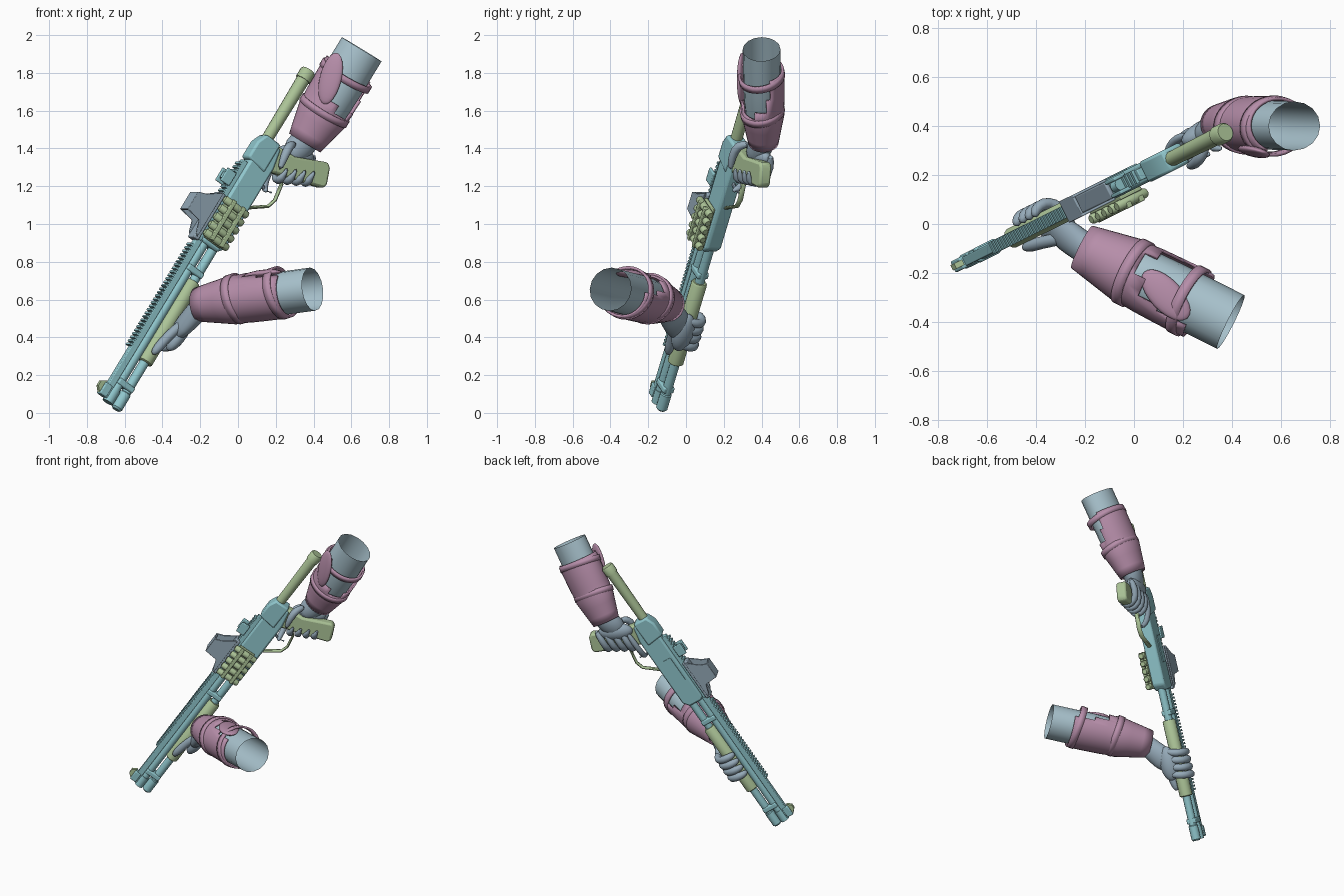
import bpy, bmesh, math
from mathutils import Vector, Matrix

cube = bpy.data.objects.get("Cube")
if cube:
    bpy.data.objects.remove(cube)


def material(name, rgb):
    m = bpy.data.materials.new(name)
    m.use_nodes = True
    m.diffuse_color = (*rgb, 1)
    m.node_tree.nodes["Principled BSDF"].inputs["Base Color"].default_value = (*rgb, 1)
    return m


TEAL = material("teal metal", (.28, .57, .61))
GREEN = material("sage polymer", (.41, .55, .31))
PINK = material("mauve leather", (.47, .27, .40))
SLEEVE = material("pale blue cloth", (.40, .55, .62))
GREY = material("blue grey", (.30, .40, .48))

# Weapon frame: a runs from muzzle to stock, b is its up, c is its right-hand side
ORIGIN = Vector((-.685, -.15, .065))
D = Vector((.502, .249, .829)).normalized()
C = Vector((D.y, -D.x, 0)).normalized()
U = C.cross(D)


def gun(a, b, c=0):
    return ORIGIN + D * a + U * b + C * c


def finish(name, bm, mat, bevel=0, subsurf=0, thick=0, angle=40):
    bmesh.ops.recalc_face_normals(bm, faces=bm.faces)
    me = bpy.data.meshes.new(name)
    bm.to_mesh(me)
    bm.free()
    ob = bpy.data.objects.new(name, me)
    bpy.context.collection.objects.link(ob)
    me.materials.append(mat)
    bpy.ops.object.select_all(action='DESELECT')
    ob.select_set(True)
    bpy.context.view_layer.objects.active = ob
    bpy.ops.object.shade_smooth_by_angle(angle=math.radians(angle))
    if thick:
        mod = ob.modifiers.new("thickness", 'SOLIDIFY')
        mod.thickness, mod.offset = thick, 0
    if bevel:
        mod = ob.modifiers.new("edges", 'BEVEL')
        mod.width, mod.segments, mod.limit_method = bevel, 2, 'ANGLE'
    if subsurf:
        mod = ob.modifiers.new("smooth", 'SUBSURF')
        mod.levels = mod.render_levels = subsurf
    return ob


def loft(name, path, radii, mat, up=U, sides=14, caps=True, keep=None, **kw):
    """Tube of elliptical rings along a path; keep(ring, angle) drops faces."""
    bm = bmesh.new()
    rings = []
    for i, p in enumerate(path):
        t = (path[min(i + 1, len(path) - 1)] - path[max(i - 1, 0)]).normalized()
        x = (up - t * up.dot(t)).normalized()
        y = t.cross(x)
        r = radii[i] if isinstance(radii[i], tuple) else (radii[i], radii[i])
        angles = [math.tau * k / sides for k in range(sides)]
        rings.append([bm.verts.new(p + x * math.cos(w) * r[0] + y * math.sin(w) * r[1]) for w in angles])
    for i in range(len(rings) - 1):
        for k in range(sides):
            if keep and not keep(i, 360 * (k + .5) / sides):
                continue
            n = (k + 1) % sides
            bm.faces.new((rings[i][k], rings[i][n], rings[i + 1][n], rings[i + 1][k]))
    if caps:
        bm.faces.new(rings[0])
        bm.faces.new(rings[-1])
    return finish(name, bm, mat, **kw)


def rod(name, b, steps, mat, c=0, **kw):
    """Stepped cylinder along the weapon from (position, radius) pairs."""
    return loft(name, [gun(a, b, c) for a, r in steps], [r for a, r in steps], mat, up=U, **kw)


def prism(name, profile, c0, c1, mat, bevel=0):
    bm = bmesh.new()
    lo = [bm.verts.new(gun(a, b, c0)) for a, b in profile]
    hi = [bm.verts.new(gun(a, b, c1)) for a, b in profile]
    bm.faces.new(lo)
    bm.faces.new(hi)
    for i in range(len(lo)):
        j = (i + 1) % len(lo)
        bm.faces.new((lo[i], lo[j], hi[j], hi[i]))
    return finish(name, bm, mat, bevel=bevel, angle=30)


def box(name, a0, a1, b0, b1, w, mat, bevel=0, c=0):
    return prism(name, [(a0, b0), (a1, b0), (a1, b1), (a0, b1)], c - w, c + w, mat, bevel)


def blob(name, center, axis, side, size, mat):
    """Ellipsoid with its long axis and a second axis given."""
    z = axis.normalized()
    x = (side - z * side.dot(z)).normalized()
    rot = Matrix((x, z.cross(x), z)).transposed().to_4x4()
    bm = bmesh.new()
    bmesh.ops.create_uvsphere(bm, u_segments=20, v_segments=12, radius=1)
    bm.transform(Matrix.Translation(center) @ rot @ Matrix.Diagonal((*size, 1)))
    return finish(name, bm, mat, angle=80)


# Barrel, magazine tube, stock tube
rod("barrel", 0, [(-.01, .020), (-.01, .031), (.07, .031), (.07, .027), (1.05, .027)], TEAL)
rod("magazine_tube", -.062, [(-.015, .022), (-.005, .031), (.085, .031), (.09, .026), (1.05, .026)], TEAL)
rod("fore_end", -.062, [(.285, .036), (.29, .043), (.79, .043), (.8, .036)], GREEN)
rod("stock_tube", 0, [(1.64, .031), (2.05, .036), (2.05, .042), (2.1, .042), (2.11, .036)], GREEN)
for a in (.10, .83):
    box("barrel_band", a, a + .035, -.085, .02, .032, TEAL, .008)

# Top rib with its teeth, front sight
box("top_rib", 0, 1.02, .02, .058, .020, TEAL, .005)
for i in range(30):
    box("rail_tooth", .31 + i * .022, .322 + i * .022, .056, .074, .026, TEAL)
box("front_sight_base", .0, .07, .03, .075, .025, TEAL, .006)
prism("front_sight", [(.0, .07), (.08, .07), (.06, .1), (.03, .1)], -.012, .012, GREEN)

# Receiver
prism("receiver", [(1.0, -.075), (1.04, -.108), (1.55, -.108), (1.66, -.085), (1.67, .02),
                   (1.62, .035), (1.02, .035), (1.0, .02)], -.043, .043, TEAL, .014)
prism("receiver_tail", [(1.5, -.07), (1.68, -.07), (1.68, .03), (1.62, .056), (1.52, .056)],
      -.047, .047, TEAL, .012)
box("ejection_port", 1.18, 1.36, -.045, .01, .004, TEAL, 0, -.044)
box("receiver_rail", 1.0, 1.5, .03, .062, .024, TEAL, .004)
for i in range(8):
    box("receiver_rail_tooth", 1.29 + i * .025, 1.303 + i * .025, .06, .076, .028, TEAL)
for c in (-.03, .03):
    box("rear_sight_ear", 1.33, 1.41, .06, .12, .008, TEAL, .005, c)
rod("rear_sight_drum", .09, [(1.35, .026), (1.39, .026)], TEAL)

# Hooded optic
box("optic_base", .99, 1.28, .05, .085, .038, GREY, .006)
hood = [(1.0, .07), (1.02, .09), (1.08, .11), (1.09, .2), (1.2, .2), (1.22, .15), (1.28, .07)]
for c in (-.042, .042):
    prism("optic_side", hood, c - .006, c + .006, GREY, .003)
box("optic_roof", 1.09, 1.2, .188, .2, .046, GREY, .003)

# Shell carrier on the side
box("shell_plate", 1.02, 1.27, -.075, .04, .008, GREEN, .004, .05)
for i in range(5):
    a = 1.04 + i * .052
    loft("shell", [gun(a, b, .076) for b in (-.1, -.092, .055, .062)], [.016, .021, .021, .016],
         GREEN, up=C, sides=12)
for b in (-.055, .012):
    box("shell_strap", 1.02, 1.27, b - .012, b + .012, .012, GREEN, .004, .09)

# Pistol grip, guard and trigger
prism("pistol_grip", [(1.5, -.06), (1.67, -.05), (1.68, -.18), (1.765, -.36), (1.745, -.385), (1.66, -.42),
                      (1.635, -.41), (1.57, -.23), (1.54, -.13)], -.034, .034, GREEN, .014)
guard = [(1.29, -.09), (1.33, -.14), (1.38, -.205), (1.43, -.22), (1.52, -.205), (1.57, -.15)]
loft("trigger_guard", [gun(a, b) for a, b in guard], [(.016, .009)] * 6, GREEN, up=C, sides=8)
loft("trigger", [gun(1.46, -.1), gun(1.44, -.14), gun(1.45, -.18)], [.01, .009, .006], GREY, sides=8)


def finger(name, points, r):
    n = len(points)
    radii = [r * .7] + [r * (1.06 if i % 2 else .95) for i in range(1, n - 1)] + [r * .55]
    loft(name, [gun(*p) for p in points], radii, GREY, up=(D + U * .3 + C * .2), sides=8, subsurf=1, angle=80)


# Hand on the pistol grip
for i in range(4):
    b = -.165 - i * .047
    s = i * .026
    finger("grip_finger", [(1.70 + s, b, -.05), (1.62 + s, b, -.068), (1.545 + s, b - .01, -.055),
                           (1.52 + s, b - .01, 0), (1.54 + s, b - .008, .045), (1.60 + s, b, .052)], .026)
finger("trigger_finger", [(1.66, -.13, -.06), (1.58, -.13, -.065), (1.5, -.135, -.05),
                          (1.45, -.14, -.02), (1.435, -.145, .02)], .021)
finger("grip_thumb", [(1.74, -.15, .0), (1.71, -.11, .045), (1.64, -.11, .062), (1.56, -.13, .058)], .027)
blob("grip_palm", gun(1.70, -.2, -.04), U * .8 - D * .4, C, (.048, .06, .115), GREY)
loft("grip_wrist", [gun(1.66, -.17, -.02), gun(1.73, -.19, -.035), gun(1.8, -.21, -.04), gun(1.88, -.22, -.03)],
     [(.04, .04), (.085, .06), (.075, .065), (.07, .07)], GREY, up=U, subsurf=1, angle=80)

# Hand under the fore-end
for i in range(4):
    a = .425 + i * .05
    finger("support_finger", [(a + .03, -.13, .06), (a + .01, -.14, .0), (a, -.128, -.05),
                              (a, -.075, -.072), (a - .005, -.03, -.062), (a - .005, -.01, -.035)], .027)
finger("support_thumb", [(.6, -.11, .1), (.52, -.085, .085), (.45, -.07, .07), (.38, -.06, .062),
                         (.33, -.055, .055)], .029)
blob("support_palm", gun(.52, -.125, .045), D, C, (.06, .045, .115), GREY)
loft("support_wrist", [gun(.5, -.115, .03), gun(.56, -.115, .08), gun(.64, -.105, .15), gun(.72, -.1, .22)],
     [(.035, .06), (.05, .085), (.058, .07), (.065, .07)], GREY, up=U, subsurf=1, angle=80)


def forearm(name, p0, p1, up, rx, ry, gap):
    """Open sleeve, wrapped guard with a gap on one side, and straps."""
    at = p0.lerp

    def ring(scale):
        return (rx * scale, ry * scale)

    steps = [(-.02, .62), (.2, .85), (.4, .97), (.6, 1), (1, 1)]
    loft(name + "_sleeve", [at(p1, s) for s, k in steps], [ring(k) for s, k in steps], SLEEVE,
         up=up, sides=16, caps=False)
    steps = [(-.02, .74), (.07, .84), (.2, .98), (.3, 1.09), (.36, 1.07), (.44, 1.1), (.58, 1.12),
             (.7, 1.13), (.78, 1.1)]

    def keep(i, w):
        off = abs((w - gap + 180) % 360 - 180)
        return off > (0, 0, 0, 0, 25, 55, 65, 70)[i]

    loft(name + "_guard", [at(p1, s) for s, k in steps], [ring(k) for s, k in steps], PINK,
         up=up, sides=32, caps=False, keep=keep, thick=.012, angle=50)
    # Raised straps, tilted by shifting their ring axis
    for s, k in ((.3, 1.12), (.68, 1.17)):
        strap = loft(name + "_strap", [at(p1, s), at(p1, s + .065)], [ring(k), ring(k)], PINK,
                     up=up, sides=32, caps=False, thick=.014)
        axis = (p1 - p0).normalized()
        side = axis.cross(up).normalized()
        pivot = Matrix.Translation(at(p1, s))
        strap.data.transform(pivot @ Matrix.Rotation(.16, 4, side) @ pivot.inverted())


forearm("rear_arm", Vector((.36, .41, 1.44)), Vector((.655, .40, 1.925)), Vector((0, -1, 0)), .1, .123, 45)
forearm("front_arm", Vector((-.20, -.10, .575)), Vector((.395, -.40, .655)), Vector((0, 0, 1)), .115, .123, -25)

# Loose leather flaps across the gaps
blob("rear_arm_flap", Vector((.49, .295, 1.77)), Vector((.25, 0, 1)), Vector((1, -.3, 0)), (.06, .02, .14), PINK)
blob("front_arm_flap", Vector((.13, -.29, .735)), Vector((.7, -.75, .1)), Vector((.7, .7, 0)), (.065, .022, .13), PINK)
